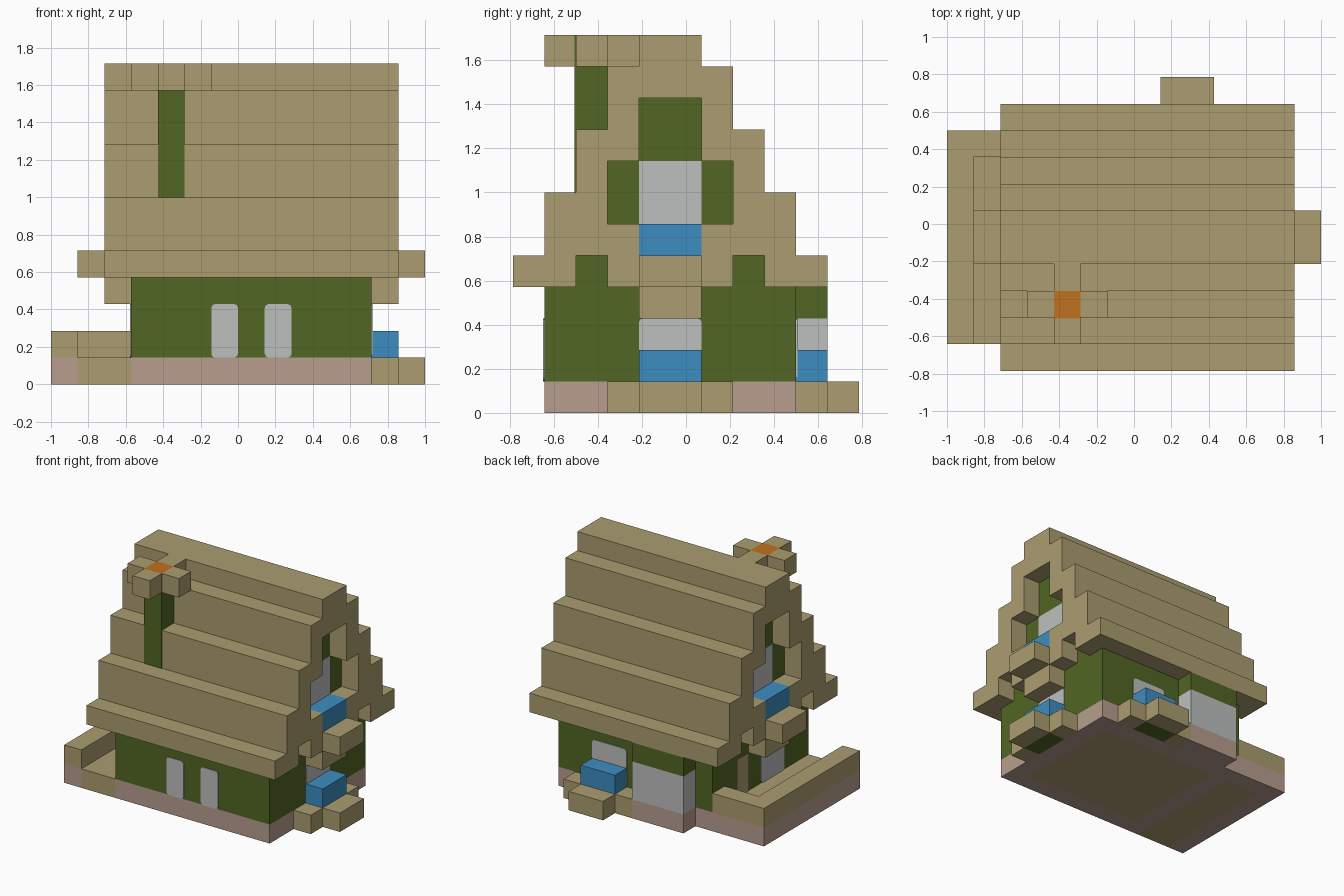
import bpy
import bmesh
from mathutils import Vector

cube = bpy.data.objects.get("Cube")
if cube:
    bpy.data.objects.remove(cube, do_unlink=True)

U = 1 / 7  # block size


def material(name, rgb):
    lin = [(c / 255 / 12.92) if c < 11 else ((c / 255 + 0.055) / 1.055) ** 2.4 for c in rgb]
    m = bpy.data.materials.new(name)
    m.use_nodes = True
    m.diffuse_color = (*lin, 1)
    m.node_tree.nodes["Principled BSDF"].inputs["Base Color"].default_value = (*lin, 1)
    return m


TAN = material("straw tan", (171, 157, 112))
GREEN = material("wall green", (82, 102, 36))
WHITE = material("window grey", (190, 191, 191))
BLUE = material("flower blue", (61, 141, 193))
PINK = material("foundation pink", (184, 158, 143))
ORANGE = material("ember orange", (192, 113, 32))


def world(i, j, k):
    return Vector((i * U - 1, (j - 5.5) * U, k * U))


def finish(name, bm, *mats):
    bmesh.ops.recalc_face_normals(bm, faces=bm.faces)
    mesh = bpy.data.meshes.new(name)
    bm.to_mesh(mesh)
    bm.free()
    for m in mats:
        mesh.materials.append(m)
    ob = bpy.data.objects.new(name, mesh)
    bpy.context.scene.collection.objects.link(ob)
    return ob


def add_box(bm, b):
    """Box from block ranges (i0, i1, j0, j1, k0, k1)."""
    lo, hi = world(*b[0::2]), world(*b[1::2])
    verts = bmesh.ops.create_cube(bm, size=1)["verts"]
    for v in verts:
        v.co = Vector(hi[a] if v.co[a] > 0 else lo[a] for a in range(3))


def blocks(name, mat, boxes):
    bm = bmesh.new()
    for b in boxes:
        add_box(bm, b)
    return finish(name, bm, mat)


def pane(name, mat, box, axis, rounded=True):
    """Thin plate, with corners rounded about its thickness axis."""
    bm = bmesh.new()
    add_box(bm, box)
    if rounded:
        edges = [e for e in bm.edges
                 if abs((e.verts[0].co - e.verts[1].co).normalized()[axis]) > 0.9]
        bmesh.ops.bevel(bm, geom=edges, offset=0.02, segments=2, profile=0.5, affect='EDGES')
    return finish(name, bm, mat)


def half_prism(name, outline, i0, i1, *mats):
    """Half gable outline (j, k) run along x and mirrored about the ridge."""
    bm = bmesh.new()
    rings = [[bm.verts.new(((i - 7) * U, (j - 5) * U, k * U)) for j, k in outline] for i in (i0, i1)]
    ends = [bm.faces.new(r) for r in rings]
    n = len(outline)
    for a in range(n):
        b = (a + 1) % n
        if not (outline[a][0] == outline[b][0] == 5):
            bm.faces.new((rings[0][a], rings[0][b], rings[1][b], rings[1][a]))
    if len(mats) > 1:
        for f in ends:
            f.material_index = 1
    ob = finish(name, bm, *mats)
    ob.location.y = -0.5 * U
    mod = ob.modifiers.new("mirror", 'MIRROR')
    mod.use_axis = (False, True, False)


# Foundation ring, patio edge and floors
blocks("foundation", PINK, [(i0, i1, j0, j1, 0, 1) for i0, i1, j0, j1 in (
    (0, 1, 1, 9), (1, 3, 8, 9), (3, 4, 1, 9), (11, 12, 1, 9),
    (4, 11, 1, 2), (4, 11, 8, 9), (4, 7, 9, 10))])
blocks("house_floor", TAN, [(4, 11, 2, 8, 0, 1)])
blocks("patio_floor", TAN, [(1, 3, 1, 8, 0, 1)])
blocks("patio_wall", TAN, [(0, 1, 1, 9, 1, 2), (1, 3, 8, 9, 1, 2)])

# House body and rear bay
blocks("walls", GREEN, [(3, 12, 1, 9, 1, 4)])
blocks("bay_window", WHITE, [(4, 7, 9, 10, 1, 3)])
blocks("bay_lintel", GREEN, [(4, 7, 9, 10, 3, 4)])

# Stepped roof; its core ends are the green gable walls
steps = [(0, 4), (0, 5), (1, 5), (1, 7), (2, 7), (2, 9), (3, 9), (3, 11), (4, 11), (4, 12), (5, 12)]
opening = [(5, 10), (4, 10), (4, 8), (3, 8), (3, 6), (4, 6), (4, 5), (5, 5)]
notch = [(5, 4), (3, 4), (3, 5), (2, 5), (2, 4)]
half_prism("roof", steps + [(5, 4)], 3, 12, TAN, GREEN)
half_prism("right_gable_trim", steps + opening + notch, 2, 3, TAN)
half_prism("left_gable_trim", steps + opening + notch, 12, 13, TAN)

# Windows and door
T = 0.04
for side, i in (("right", 6), ("left", 8)):
    pane(f"front_window_{side}", WHITE, (i, i + 1, 1 - T, 1, 1, 3), 1)
pane("back_window", WHITE, (8, 10, 9, 9 + T, 1, 3), 1)
pane("left_window", WHITE, (12, 12 + T, 4, 6, 1, 3), 0)
pane("right_window", WHITE, (3 - T, 3, 3, 5, 1, 3), 0)
pane("door", TAN, (3 - T, 3, 6, 7, 1, 3), 0)
for side, i in (("right", 3 - T), ("left", 12)):
    pane(f"{side}_attic_window", WHITE, (i, i + T, 4, 6, 6, 8), 0, False)


# Flower trays: u runs along the wall, v points away from it
def tray_parts(name, place):
    blocks(name + "_tray", TAN, [place(*b) for b in (
        (-2, -1, 0, 1, 0, 1), (1, 2, 0, 1, 0, 1), (-1, 1, 1, 2, 0, 1))])
    blocks(name + "_soil", GREEN, [place(-1, 1, 0, 1, 0, 1)])
    blocks(name + "_flowers", BLUE, [place(-1, 1, 0, 1, 1, 2)])


tray_parts("left", lambda u0, u1, v0, v1, k0, k1: (12 + v0, 12 + v1, 5 + u0, 5 + u1, k0, k1))
tray_parts("back", lambda u0, u1, v0, v1, k0, k1: (9 + u0, 9 + u1, 9 + v0, 9 + v1, k0, k1))
for side, inner, outer in (("right", 2, 1), ("left", 12, 13)):
    blocks(side + "_attic_tray", TAN, [(inner, inner + 1, 4, 6, 3, 4), (outer, outer + 1, 4, 6, 4, 5)])
    blocks(side + "_attic_flowers", BLUE, [(inner, inner + 1, 4, 6, 5, 6)])

# Chimney with a glowing top and a cross-shaped cap
bm = bmesh.new()
add_box(bm, (4, 5, 2 - T, 3, 7, 12))
bm.normal_update()
for f in bm.faces:
    f.material_index = int(f.normal.z > 0.9)
finish("chimney", bm, GREEN, ORANGE)
blocks("chimney_cap", TAN, [(3, 4, 2, 3, 11, 12), (5, 6, 2, 3, 11, 12),
                            (4, 5, 1, 2 - T, 11, 12), (4, 5, 3, 4, 11, 12)])
